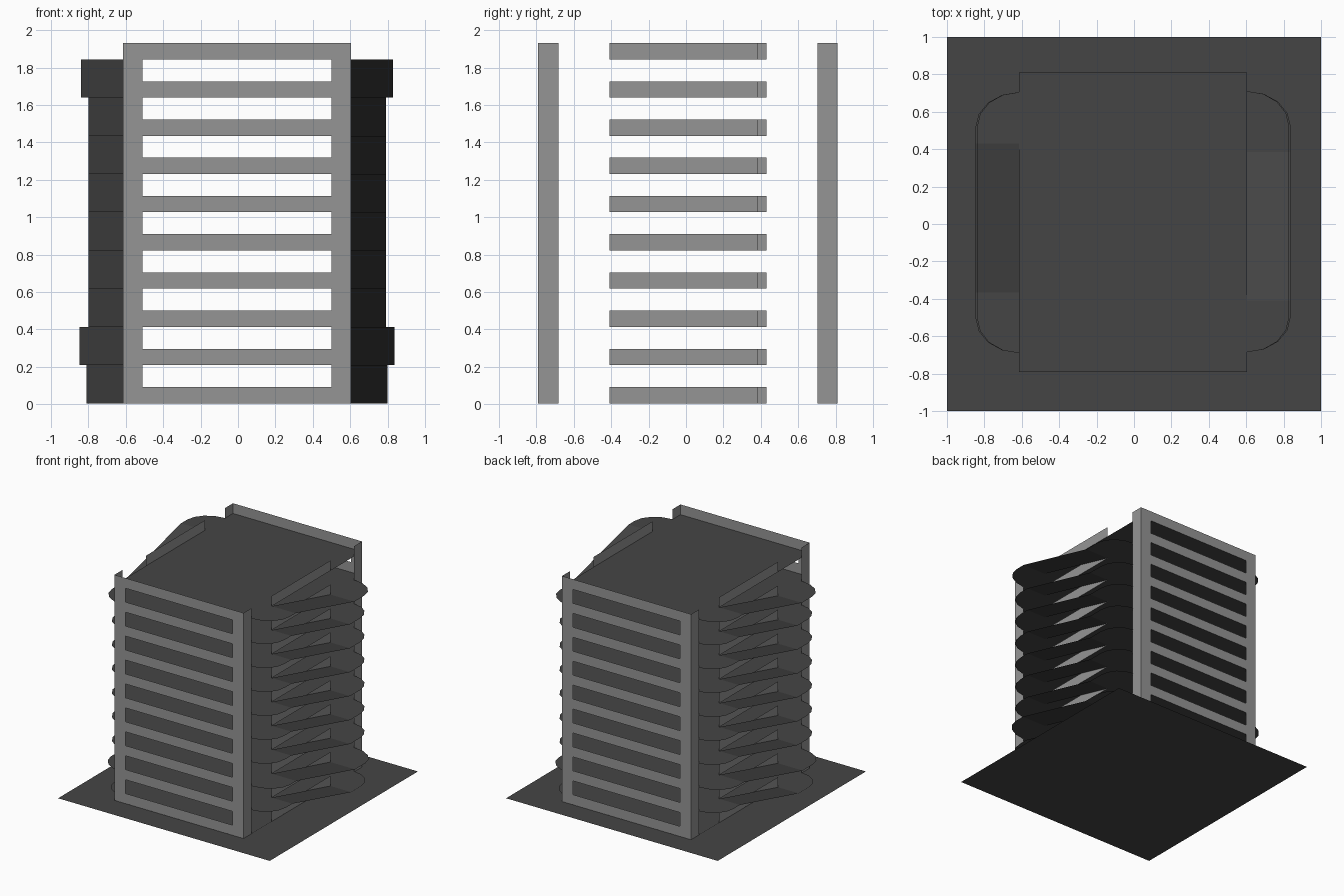
import bpy, math
from mathutils import Matrix

if "Cube" in bpy.data.objects:
    bpy.data.objects.remove(bpy.data.objects["Cube"])

LEVELS = 10
STEP = 0.2044
BASE = 0.005
BAR = 0.087
HX, CX, CY = 0.61, -0.005, 0.01
X0, X1, Y0, Y1 = CX - HX, CX + HX, -0.79, 0.81
TURN = Matrix.Translation((CX, CY, 0)) @ Matrix.Rotation(math.pi, 4, 'Z') @ Matrix.Translation((-CX, -CY, 0))


def material(name, v):
    m = bpy.data.materials.new(name)
    m.diffuse_color = (v, v, v, 1)
    m.use_nodes = True
    m.node_tree.nodes["Principled BSDF"].inputs["Base Color"].default_value = m.diffuse_color
    return m


asphalt = material("asphalt", 0.06)
concrete = material("concrete", 0.3)


def mesh(name, verts, faces, mat, paired=False):
    me = bpy.data.meshes.new(name)
    me.from_pydata(verts, [], faces)
    me.materials.append(mat)
    ob = bpy.data.objects.new(name, me)
    bpy.context.collection.objects.link(ob)
    # Matching part on the opposite side, turned half way round
    if paired:
        twin = bpy.data.objects.new("opposite_" + name, me)
        twin.matrix_world = TURN
        bpy.context.collection.objects.link(twin)
    return ob


def sheets(name, quads, mat, paired=False):
    verts = [v for q in quads for v in q]
    faces = [tuple(range(4 * i, 4 * i + 4)) for i in range(len(quads))]
    return mesh(name, verts, faces, mat, paired)


def flat(x0, x1, y0, y1, z):
    return [(x0, y0, z), (x1, y0, z), (x1, y1, z), (x0, y1, z)]


def facing_y(x0, x1, y, z0, z1):
    return [(x0, y, z0), (x1, y, z0), (x1, y, z1), (x0, y, z1)]


def facing_x(x, y0, y1, z0, z1):
    return [(x, y0, z0), (x, y1, z0), (x, y1, z1), (x, y0, z1)]


zs = [BASE + STEP * i for i in range(LEVELS)]
top = zs[-1] + BAR

# Ground slab and parking decks
sheets("ground_slab", [flat(-1, 1, -1, 1, 0)], asphalt)
sheets("parking_decks", [flat(X0, X1, Y0, Y1, z) for z in zs], asphalt)

# Slatted end walls: corner posts with short returns, and a rail at every deck
wall = [facing_y(X0, X0 + 0.105, Y0, BASE, top), facing_y(X1 - 0.105, X1, Y0, BASE, top)]
wall += [facing_y(X0 + 0.105, X1 - 0.105, Y0, z, z + BAR) for z in zs]
wall += [facing_x(x, Y0, Y0 + 0.108, BASE, top) for x in (X0, X1)]
sheets("end_wall", wall, concrete, True)

# Side parapets
sheets("side_parapets", [facing_x(X1, -0.41, 0.385, z, z + BAR) for z in zs], concrete, True)


# Ramps: rounded landing, slope, rounded landing
def ramp(i):
    hi, lo = zs[i], zs[i - 1]
    out = {1: 0.80, 2: 0.838, LEVELS - 1: 0.83}.get(i, 0.79)
    r = out - X1
    a, b = 0.19, 4
    arc = [(X1 + r * math.sin(t), a * (1 - math.cos(t)))
           for t in (math.pi / 2 * k / b for k in range(b + 1))]
    rows = [(x, -0.685 + d, hi) for x, d in arc]
    rows += [(out, -0.41, hi), (out, 0.385, lo)]
    rows += [(x, 0.71 - d, lo) for x, d in reversed(arc)]
    verts, faces = [], []
    for x, y, z in rows:
        verts += [(X1, y, z), (x, y, z)]
    for k in range(len(rows) - 1):
        p = 2 * k
        quad = (p, p + 1, p + 3, p + 2)
        if k == 0:
            quad = (0, 3, 2)
        elif k == len(rows) - 2:
            quad = (p, p + 1, p + 2)
        faces.append(quad)
    mesh(f"ramp_{i}", verts, faces, asphalt, True)


for i in range(1, LEVELS):
    ramp(i)
